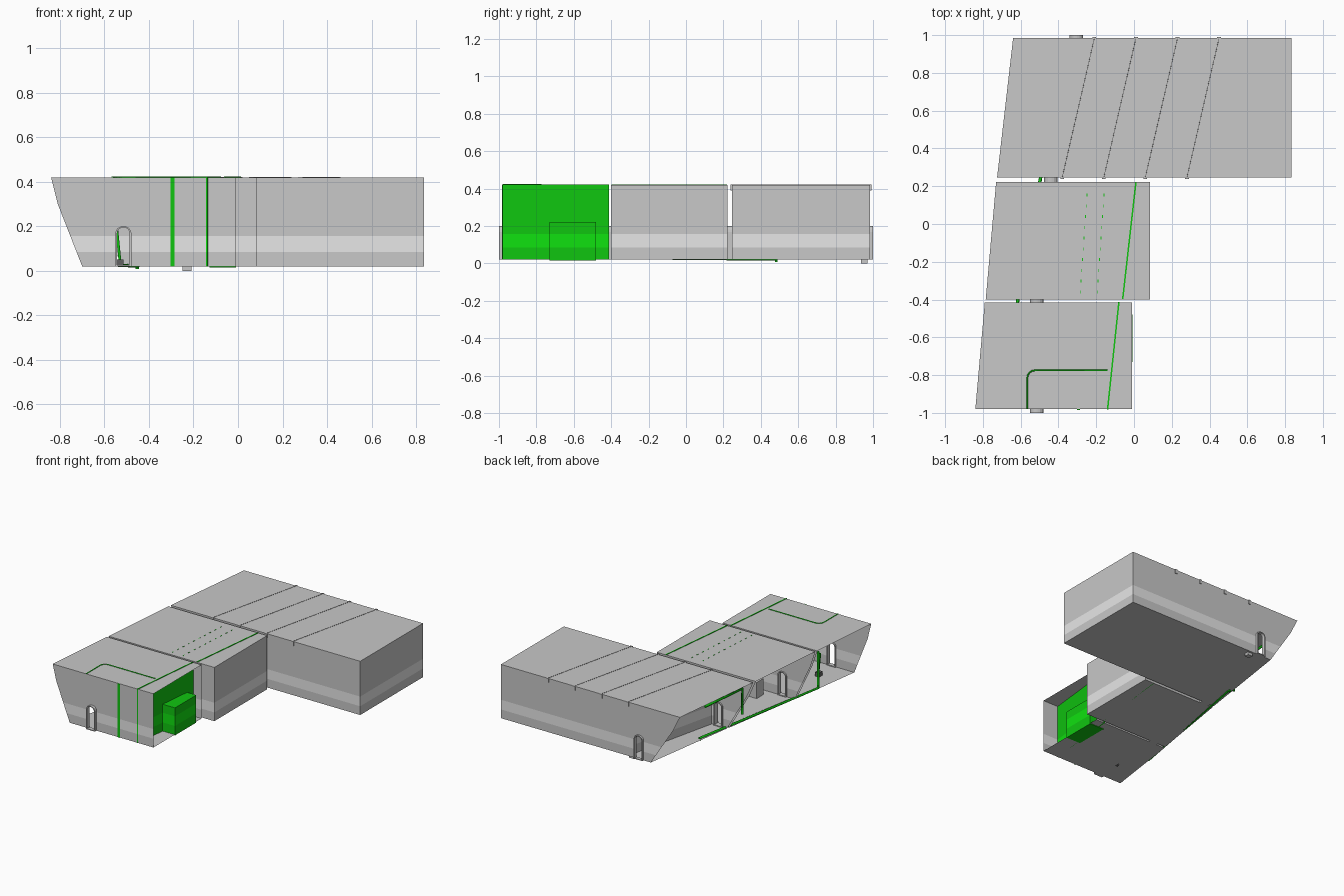
import bpy, bmesh, math
from mathutils import Vector

cube = bpy.data.objects.get("Cube")
if cube:
    bpy.data.objects.remove(cube, do_unlink=True)

FLOOR, ROOF = 0.02, 0.42
BAND = (0.085, 0.157)


def material(name, color):
    m = bpy.data.materials.new(name)
    m.use_nodes = True
    m.diffuse_color = (*color, 1)
    m.node_tree.nodes["Principled BSDF"].inputs["Base Color"].default_value = (*color, 1)
    return m


GREY = material("hull grey", (0.58, 0.58, 0.58))
LIGHT = material("light band grey", (0.8, 0.8, 0.8))
GREEN = material("green", (0.005, 0.56, 0.005))
LIGHT_GREEN = material("light band green", (0.005, 0.75, 0.005))
DARK = material("dark trim", (0.12, 0.12, 0.12))


def finish(bm, name, mats, recalc=True):
    """Write the mesh; with two materials, the second marks the height band."""
    if len(mats) == 2:
        bmesh.ops.triangulate(bm, faces=bm.faces[:])
        for z in BAND:
            geom = bm.verts[:] + bm.edges[:] + bm.faces[:]
            bmesh.ops.bisect_plane(bm, geom=geom, plane_co=(0, 0, z), plane_no=(0, 0, 1))
        for f in bm.faces:
            f.normal_update()
            z = f.calc_center_median().z
            f.material_index = int(abs(f.normal.z) < 0.5 and BAND[0] < z < BAND[1])
    if recalc:
        bmesh.ops.recalc_face_normals(bm, faces=bm.faces[:])
    me = bpy.data.meshes.new(name)
    bm.to_mesh(me)
    bm.free()
    for m in mats:
        me.materials.append(m)
    ob = bpy.data.objects.new(name, me)
    bpy.context.collection.objects.link(ob)
    return ob


def box(name, lo, hi, *mats):
    bm = bmesh.new()
    bmesh.ops.create_cube(bm, size=1)
    for v in bm.verts:
        v.co = Vector([lo[i] if v.co[i] < 0 else hi[i] for i in range(3)])
    return finish(bm, name, mats)


def wall(name, a, b, mats, top=ROOF + 0.003, half=0.004):
    """Upright partition between two plan points."""
    bm = bmesh.new()
    plan = [(a[0] - half, a[1]), (a[0] + half, a[1]), (b[0] + half, b[1]), (b[0] - half, b[1])]
    base = bm.faces.new([bm.verts.new((x, y, FLOOR)) for x, y in plan])
    ext = bmesh.ops.extrude_face_region(bm, geom=[base], use_keep_orig=True)
    for v in ext["geom"]:
        if isinstance(v, bmesh.types.BMVert):
            v.co.z = top
    return finish(bm, name, mats)


def pipe(name, points, radius, mat):
    cu = bpy.data.curves.new(name, "CURVE")
    cu.dimensions = "3D"
    cu.bevel_depth = radius
    cu.bevel_resolution = 1
    cu.use_fill_caps = True
    sp = cu.splines.new("POLY")
    sp.points.add(len(points) - 1)
    for p, co in zip(sp.points, points):
        p.co = (*co, 1)
    cu.materials.append(mat)
    ob = bpy.data.objects.new(name, cu)
    bpy.context.collection.objects.link(ob)


def arch(cx, half, bottom, top, radius):
    """Door outline with rounded top, from right foot to left foot."""
    pts = [(cx + half, bottom)]
    for side, start in ((1, 0), (-1, 90)):
        for i in range(5):
            t = math.radians(start + i * 22.5)
            pts.append((cx + side * (half - radius) + radius * math.cos(t),
                        top - radius + radius * math.sin(t)))
    return pts + [(cx - half, bottom)]


def section(name, ends, right, closed):
    """Hull slice, open on the raked side. ends: (y, top x, bottom x, door x)."""
    bm = bmesh.new()

    def face(pts):
        bm.faces.new([bm.verts.new(p) for p in pts])

    for y, xt, xb, door in ends:
        bow = xt + (xb - xt) * 0.3 - 0.012
        outline = [(xb, FLOOR), (bow, 0.3), (xt, ROOF), (right, ROOF), (right, FLOOR)]
        outline += arch(door, 0.03, FLOOR, 0.195, 0.026)
        face([(x, y, z) for x, z in outline])
    (y0, t0, b0, _), (y1, t1, b1, _) = ends
    face([(t0, y0, ROOF), (right, y0, ROOF), (right, y1, ROOF), (t1, y1, ROOF)])
    face([(b0, y0, FLOOR), (b1, y1, FLOOR), (right, y1, FLOOR), (right, y0, FLOOR)])
    if closed:
        face([(right, y0, FLOOR), (right, y1, FLOOR), (right, y1, ROOF), (right, y0, ROOF)])
    bmesh.ops.remove_doubles(bm, verts=bm.verts[:], dist=0.0005)
    finish(bm, name, (GREY, LIGHT))


def door_frame(name, cx, y0, y1):
    bm = bmesh.new()
    rings = []
    for half, radius, grow in ((0.036, 0.032, 0.006), (0.028, 0.025, 0)):
        pts = arch(cx, half, FLOOR + 0.006 - grow, 0.194 + grow, radius)
        rings.append([[bm.verts.new((x, y, z)) for x, z in pts] for y in (y0, y1)])
    (o0, o1), (i0, i1) = rings
    n = len(o0)
    for a, b in ((o0, o1), (i1, i0), (i0, o0), (o1, i1)):
        for k in range(n):
            j = (k + 1) % n
            bm.faces.new((a[k], a[j], b[j], b[k]))
    finish(bm, name, (GREY,))


# Three hull slices
section("front_section", [(-0.98, -0.84, -0.70, -0.515), (-0.415, -0.79, -0.62, -0.515)], -0.01, False)
section("middle_section", [(-0.40, -0.785, -0.615, -0.515), (0.222, -0.73, -0.515, -0.44)], 0.085, True)
section("rear_section", [(0.245, -0.725, -0.51, -0.44), (0.985, -0.64, -0.40, -0.305)], 0.835, True)

# Door frames bridging the gaps
for label, x, y0, y1 in (("front", -0.515, -1.0, -0.97), ("middle", -0.515, -0.425, -0.39),
                         ("rear", -0.44, 0.212, 0.255), ("stern", -0.305, 0.975, 1.0)):
    door_frame(label + "_door_frame", x, y0, y1)

# Partitions, whose tops show as thin lines on the roof
wall("front_green_wall", (-0.14, -0.982), (-0.08, -0.413), (GREEN, LIGHT_GREEN))
wall("middle_green_wall", (-0.06, -0.398), (0.01, 0.22), (GREEN, LIGHT_GREEN))
for i in range(4):
    x = -0.38 + i * 0.22
    wall(f"rear_partition_{i + 1}", (x, 0.247), (x + 0.17, 0.983), (GREY, LIGHT), ROOF + 0.001, 0.003)
    # Small brackets at the partition ends
    for label, bx, by in (("front", x, 0.243), ("back", x + 0.17, 0.987)):
        box(f"{label}_bracket_{i + 1}", (bx - 0.01, by - 0.004, 0.39), (bx + 0.01, by + 0.004, ROOF + 0.002), GREY)
    bpy.ops.object.select_all(action="DESELECT")
    pipe(f"roof_seam_{i + 1}", [(x, 0.247, ROOF), (x + 0.17, 0.983, ROOF)], 0.002, DARK)

# Green alcove box and front stripe
box("alcove_box", (-0.127, -0.73, 0.015), (-0.008, -0.48, 0.22), GREEN, LIGHT_GREEN)
box("front_stripe", (-0.303, -0.984, FLOOR), (-0.285, -0.978, ROOF), GREEN)

# Pipes on the roof and along the open side
bend = [(-0.565 + 0.04 * (1 - math.cos(t)), -0.815 + 0.04 * math.sin(t), ROOF)
        for t in (i * math.pi / 8 for i in range(5))]
pipe("roof_pipe", [(-0.565, -0.98, ROOF)] + bend + [(-0.14, -0.775, ROOF)], 0.004, GREEN)
pipe("side_pipe", [(-0.45, 0.485, 0.022), (-0.655, -0.62, 0.03), (-0.655, -0.62, 0.3)], 0.009, GREEN)
pipe("upper_pipe", [(-0.62, 0.66, 0.37), (-0.66, 0.28, 0.37), (-0.66, 0.28, 0.18)], 0.009, GREEN)
pipe("door_pipe", [(-0.545, -0.8, 0.19), (-0.53, -0.8, 0.04)], 0.007, GREEN)
box("pipe_foot", (-0.55, -0.82, FLOOR), (-0.515, -0.78, 0.05), DARK)

# Dotted rows on the middle roof
for row in range(2):
    for i in range(10):
        x, y = -0.285 + row * 0.09 + i * 0.004, -0.36 + i * 0.057
        box(f"roof_stud_{row + 1}_{i + 1}", (x - 0.002, y - 0.008, ROOF),
            (x + 0.002, y + 0.008, ROOF + 0.002), GREEN)

# Interior console and feet
box("console", (-0.40, -0.34, FLOOR), (-0.33, -0.26, 0.14), GREY)
box("rear_foot", (-0.25, 0.935, 0), (-0.21, 0.97, FLOOR), GREY)
box("side_foot", (-0.46, 0.475, 0.008), (-0.445, 0.49, FLOOR), GREEN)
